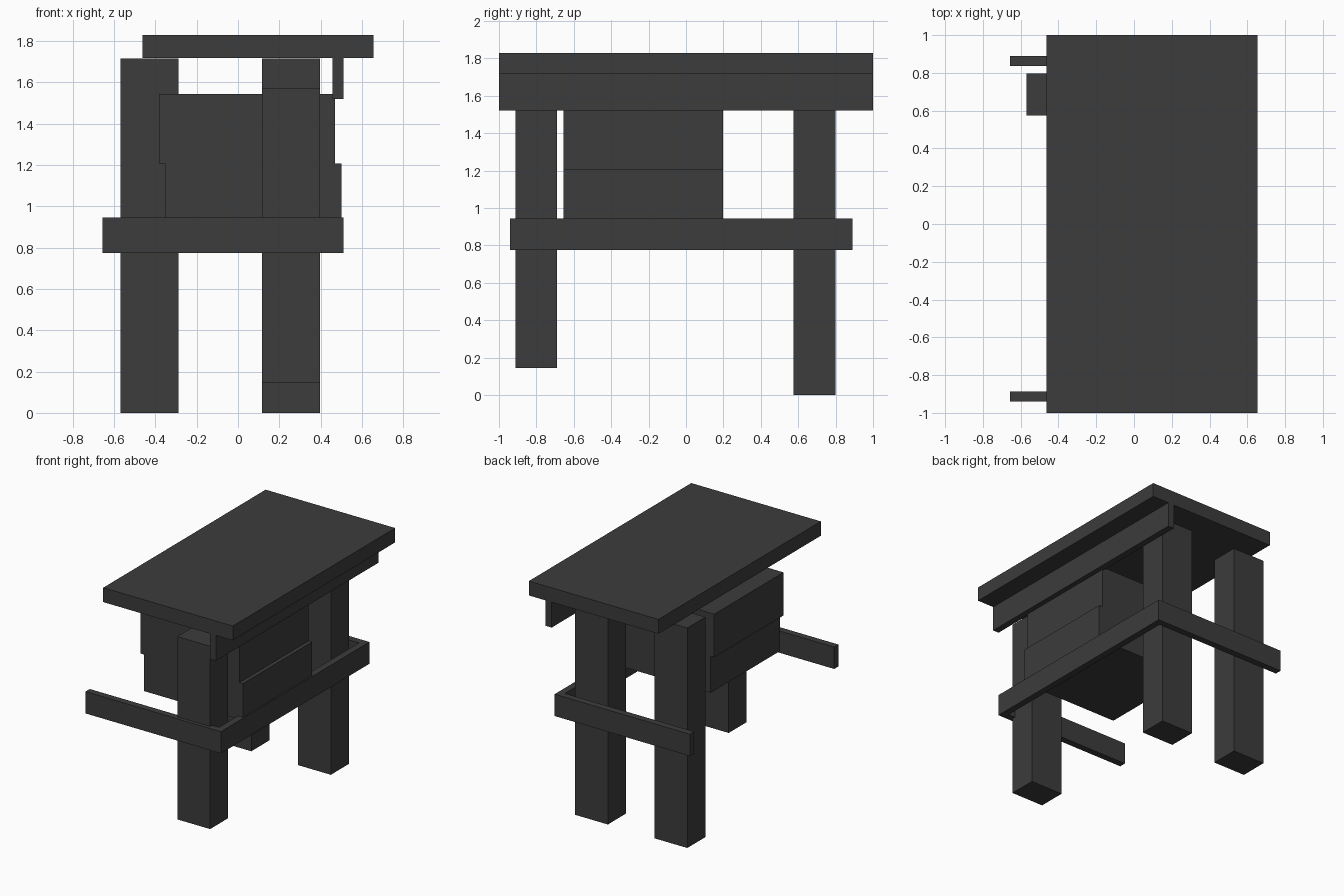
import bpy

if "Cube" in bpy.data.objects:
    bpy.data.objects.remove(bpy.data.objects["Cube"])

dark = bpy.data.materials.new("dark_grey")
dark.diffuse_color = (0.045, 0.045, 0.045, 1)
dark.use_nodes = True
dark.node_tree.nodes["Principled BSDF"].inputs["Base Color"].default_value = dark.diffuse_color


def box(name, x, y, z):
    """Axis-aligned block from (min, max) ranges."""
    spans = (x, y, z)
    bpy.ops.mesh.primitive_cube_add(size=1, location=[(a + b) / 2 for a, b in spans])
    ob = bpy.context.object
    ob.name = name
    ob.scale = [b - a for a, b in spans]
    bpy.ops.object.transform_apply(location=False, rotation=False, scale=True)
    ob.data.materials.append(dark)
    return ob


# Table top and the long apron beneath its right edge
box("table_top", (-0.462, 0.655), (-1, 1), (1.718, 1.83))
box("right_apron", (0.458, 0.51), (-1, 1), (1.52, 1.718))

# Three legs; the front one is raised and shorter
left, right = (-0.57, -0.288), (0.115, 0.398)
back = (0.575, 0.798)
box("back_left_leg", left, back, (0, 1.715))
box("back_right_leg", right, back, (0, 1.715))
box("front_right_leg", right, (-0.912, -0.69), (0.145, 1.57))

# Lower rails
rail_z = (0.775, 0.945)
box("right_rail", (0.458, 0.51), (-0.94, 0.89), rail_z)
for name, y in (("front_rail", (-0.94, -0.887)), ("back_rail", (0.837, 0.89))):
    box(name, (-0.657, 0.458), y, rail_z)

# Two stacked blocks, slightly offset from each other
box("lower_block", (-0.352, 0.50), (-0.655, 0.198), (0.922, 1.207))
box("upper_block", (-0.382, 0.47), (-0.655, 0.198), (1.207, 1.543))
